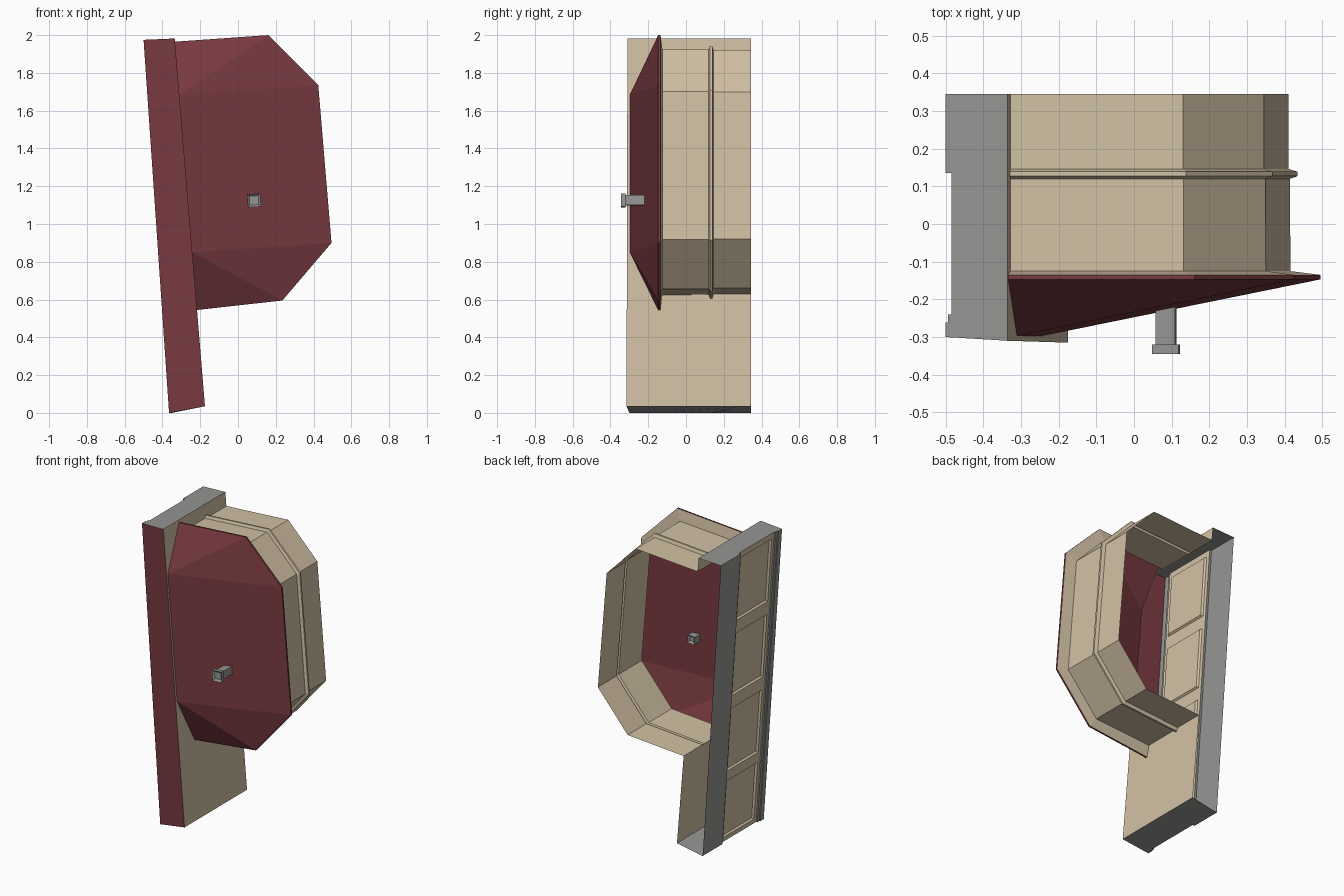
import bpy, bmesh, math
from mathutils import Matrix

if "Cube" in bpy.data.objects:
    bpy.data.objects.remove(bpy.data.objects["Cube"])


def material(name, rgb):
    m = bpy.data.materials.new(name)
    m.diffuse_color = (*rgb, 1)
    m.use_nodes = True
    m.node_tree.nodes["Principled BSDF"].inputs["Base Color"].default_value = m.diffuse_color
    return m


MAROON = material("maroon paint", (0.185, 0.041, 0.050))
BEIGE = material("beige paint", (0.64, 0.53, 0.37))
GREY = material("grey metal", (0.30, 0.30, 0.29))
MATS = [MAROON, BEIGE, GREY]


def face(bm, pts, mat):
    f = bm.faces.new([bm.verts.new(p) for p in pts])
    f.material_index = mat
    return f


def finish(bm, name):
    bmesh.ops.remove_doubles(bm, verts=bm.verts, dist=0.0005)
    bmesh.ops.recalc_face_normals(bm, faces=bm.faces)
    me = bpy.data.meshes.new(name)
    bm.to_mesh(me)
    bm.free()
    for m in MATS:
        me.materials.append(m)
    ob = bpy.data.objects.new(name, me)
    bpy.context.collection.objects.link(ob)
    return ob


# Leaning post: outer (left) and inner (right) walls, placed by height
def left(y, t, d=0.0):
    return (-0.5 + 0.135 * t + d, y, 1.975 * (1 - t))


def right(y, z):
    return (-0.335 + (1.98 - z) * 0.0823, y, z)


TOP, BOT = 1.982, 0.035
profile = [(0.345, 0), (0.135, 0), (0.135, 0.015), (-0.24, 0.015),
           (-0.24, 0.006), (-0.262, 0.006), (-0.262, 0), (-0.30, 0)]
bm = bmesh.new()
panels = []
# heights of the four sunken panels, as fractions down the post
levels = [0, 0.02, 0.235, 0.28, 0.495, 0.54, 0.755, 0.79, 0.985, 1]
for (y0, d0), (y1, d1) in zip(profile, profile[1:]):
    if (y0, y1) == (0.135, -0.24):
        ys = [y0, 0.11, -0.215, y1]
        for a, b in zip(levels, levels[1:]):
            for j in range(3):
                f = face(bm, [left(ys[j], a, d0), left(ys[j], b, d0),
                              left(ys[j + 1], b, d0), left(ys[j + 1], a, d0)], 1)
                if j == 1 and levels.index(a) % 2:
                    panels.append(f)
    else:
        face(bm, [left(y0, 0, d0), left(y0, 1, d0), left(y1, 1, d1), left(y1, 0, d1)], 2)
for f in panels:
    f.normal_update()
    bmesh.ops.inset_individual(bm, faces=[f], thickness=0.012, depth=0)
    bmesh.ops.translate(bm, verts=f.verts[:], vec=(0.012, 0, 0))

# caps and front strip
for t, z, yf, m in ((0, TOP, -0.31, 2), (1, BOT, -0.315, 2)):
    face(bm, [left(y, t, d) for y, d in profile] + [right(yf, z), right(0.345, z)], m)
face(bm, [left(-0.30, 0), left(-0.30, 1), right(-0.315, BOT), right(-0.31, TOP)], 0)

# right wall, with the opening where the housing joins
outline = [(-0.31, TOP), (0.345, TOP), (0.345, 1.89), (-0.125, 1.89), (-0.14, 1.965),
           (-0.295, 1.685), (-0.295, 0.85), (-0.14, 0.545), (-0.125, 0.63),
           (0.345, 0.63), (0.345, BOT), (-0.315, BOT)]
wall = face(bm, [right(y, z) for y, z in outline], 1)
wall.normal_update()
bmesh.ops.triangulate(bm, faces=[wall])
finish(bm, "leaning_post")

# Half-octagon housing: outlines of the barrel and of the wider door rim
barrel = [(-0.328, 1.89), (0.13, 1.92), (0.345, 1.70), (0.41, 0.92), (0.19, 0.66), (-0.224, 0.63)]
rim = [(-0.334, 1.965), (0.16, 2.0), (0.425, 1.735), (0.495, 0.9), (0.235, 0.595), (-0.217, 0.545)]


def ring(y, k):
    return [(b[0] + (r[0] - b[0]) * k, y, b[1] + (r[1] - b[1]) * k) for b, r in zip(barrel, rim)]


def loft(bm, sections, mat):
    rings = [ring(*s) for s in sections]
    for a, b in zip(rings, rings[1:]):
        for i in range(5):
            face(bm, [a[i], a[i + 1], b[i + 1], b[i]], mat)


bm = bmesh.new()
loft(bm, [(-0.135, 1), (-0.125, 0.06), (0.12, 0.05), (0.127, 0.28),
          (0.139, 0.28), (0.146, 0), (0.345, 0)], 1)
finish(bm, "barrel_housing")

# Faceted door
bm = bmesh.new()
loft(bm, [(-0.147, 1), (-0.135, 1)], 0)
P = ring(-0.147, 1)
A, B = (-0.311, -0.297, 1.685), (-0.243, -0.297, 0.85)
for pts in ([A, P[0], P[1]], [A, P[1], P[2]], [A, P[2], P[3], B], [B, P[3], P[4]], [B, P[4], P[5]]):
    face(bm, pts, 0)
finish(bm, "faceted_door")

# Square handle: stem through the door and a plate with a small sunken square
bm = bmesh.new()
for w, y0, y1 in ((0.052, -0.32, -0.175), (0.07, -0.345, -0.32)):
    bmesh.ops.create_cube(bm, size=1, matrix=Matrix.Translation((0, (y0 + y1) / 2, 0))
                          @ Matrix.Diagonal((w, y1 - y0, w, 1)))
bm.normal_update()
ends = [f for f in bm.faces if f.calc_center_median().y < -0.34 or f.calc_center_median().y > -0.18]
for f in ends:
    bmesh.ops.inset_individual(bm, faces=[f], thickness=0.016, depth=0)
    bmesh.ops.translate(bm, verts=f.verts[:], vec=-0.012 * f.normal)
for f in bm.faces:
    f.material_index = 2
bmesh.ops.transform(bm, verts=bm.verts, matrix=Matrix.Translation((0.085, 0, 1.125))
                    @ Matrix.Rotation(math.radians(-4), 4, 'Y'))
finish(bm, "door_handle")
